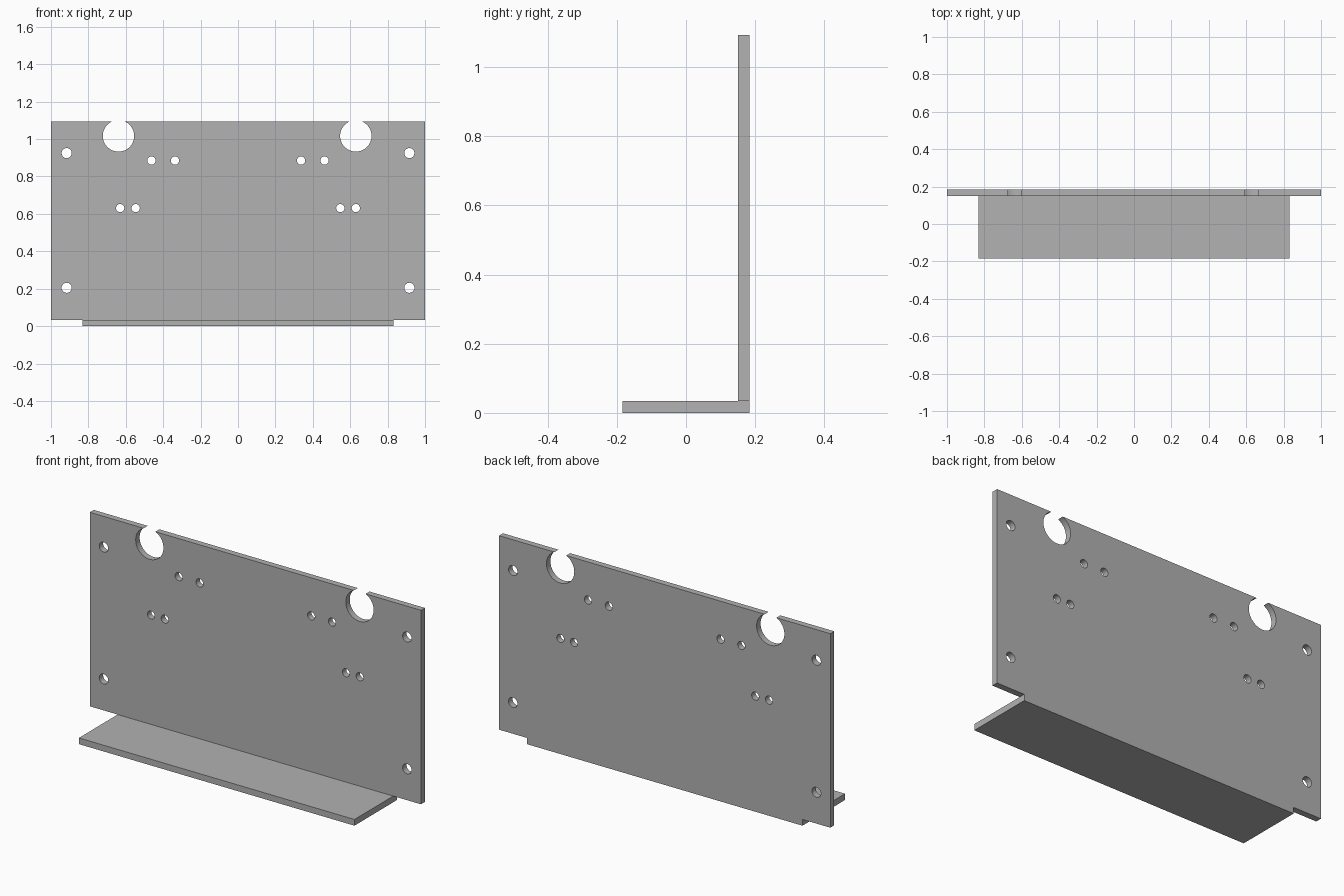
import bpy
import bmesh
from math import radians
from mathutils import Matrix, Vector

cube = bpy.data.objects.get("Cube")
if cube:
    bpy.data.objects.remove(cube, do_unlink=True)

grey = bpy.data.materials.new("plain grey")
grey.use_nodes = True
GREY = (0.445, 0.445, 0.445, 1)
grey.diffuse_color = GREY
grey.node_tree.nodes["Principled BSDF"].inputs["Base Color"].default_value = GREY

BACK, FRONT = 0.184, -0.184
THICK = 0.034
TOP = 1.093


def add_object(name, bm):
    mesh = bpy.data.meshes.new(name)
    bm.to_mesh(mesh)
    bm.free()
    mesh.materials.append(grey)
    obj = bpy.data.objects.new(name, mesh)
    bpy.context.collection.objects.link(obj)
    return obj


def add_box(name, low, high):
    low, high = Vector(low), Vector(high)
    bm = bmesh.new()
    place = Matrix.Translation((low + high) / 2) @ Matrix.Diagonal((*(high - low), 1))
    bmesh.ops.create_cube(bm, size=1, matrix=place)
    return add_object(name, bm)


# Base shelf and upright panel
add_box("base_shelf", (-0.832, FRONT, 0), (0.832, BACK, THICK))
panel = add_box("upright_panel", (-1, BACK - THICK, THICK), (1, BACK, TOP))

# Holes through the panel: x, z, radius
holes = [(-0.639, 1.017, 0.084), (0.63, 1.017, 0.084)]   # open cable notches
for side in (-1, 1):
    holes += [(side * 0.916, z, 0.027) for z in (0.205, 0.925)]   # corner holes
    holes += [(side * x, 0.885, 0.022) for x in (0.337, 0.463)]   # upper pairs
    holes += [(side * x, 0.631, 0.022) for x in (0.547, 0.63)]    # lower pairs

bm = bmesh.new()
for x, z, radius in holes:
    place = Matrix.Translation((x, BACK - THICK / 2, z)) @ Matrix.Rotation(radians(90), 4, "X")
    bmesh.ops.create_cone(bm, cap_ends=True, segments=48, radius1=radius,
                          radius2=radius, depth=0.2, matrix=place)
cutter = add_object("hole_cutter", bm)
cutter.hide_render = True

cut = panel.modifiers.new("holes", "BOOLEAN")
cut.operation = "DIFFERENCE"
cut.solver = "EXACT"
cut.object = cutter

# Apply the cut and smooth the hole walls
bpy.ops.object.select_all(action="DESELECT")
panel.select_set(True)
bpy.context.view_layer.objects.active = panel
bpy.ops.object.modifier_apply(modifier=cut.name)
bpy.data.objects.remove(cutter, do_unlink=True)
bpy.ops.object.shade_smooth_by_angle(angle=radians(30))
